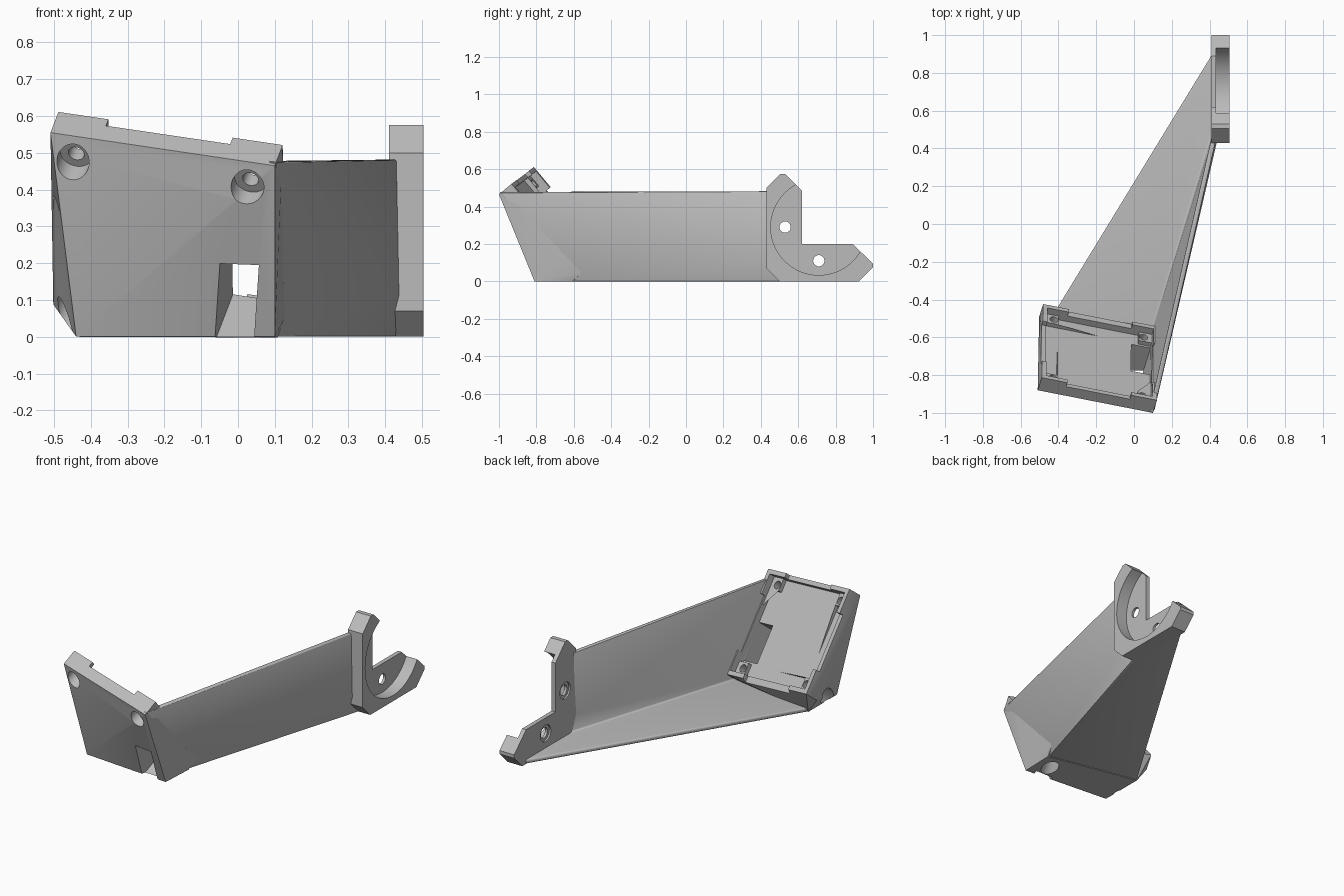
import bpy, bmesh, math
from mathutils import Vector, Matrix

cube = bpy.data.objects.get("Cube")
if cube:
    bpy.data.objects.remove(cube)

grey = bpy.data.materials.new("plain_grey")
grey.use_nodes = True
colour = (0.5, 0.5, 0.5, 1)
grey.diffuse_color = colour
grey.node_tree.nodes["Principled BSDF"].inputs["Base Color"].default_value = colour

# Tilted frame of the tray: across (to -x), down the slope, and up out of the tray
corner = Vector((0.10, -1.0, 0.465))
across = Vector((-0.61, 0.12, 0.09)).normalized()
down = Vector((0, 0.39, -0.465))
down = (down - across * down.dot(across)).normalized()
out = down.cross(across)
tray = Matrix((across, down, out)).transposed().to_4x4()
tray.translation = corner
W, H, RIM = 0.628, 0.608, 0.09


def to_object(name, bm):
    bmesh.ops.recalc_face_normals(bm, faces=bm.faces)
    mesh = bpy.data.meshes.new(name)
    bm.to_mesh(mesh)
    bm.free()
    mesh.materials.append(grey)
    obj = bpy.data.objects.new(name, mesh)
    bpy.context.collection.objects.link(obj)
    return obj


def box(lo, hi, frame):
    lo, hi = Vector(lo), Vector(hi)
    bm = bmesh.new()
    place = Matrix.Translation((lo + hi) / 2) @ Matrix.Diagonal((*(hi - lo), 1))
    bmesh.ops.create_cube(bm, size=1, matrix=frame @ place)
    return to_object("cutter", bm)


def rod(centre, radius, lo, hi, frame, sides=32):
    """Cylinder along the frame's third axis."""
    bm = bmesh.new()
    place = Matrix.Translation((*centre, (lo + hi) / 2))
    bmesh.ops.create_cone(bm, cap_ends=True, segments=sides, radius1=radius,
                          radius2=radius, depth=hi - lo, matrix=frame @ place)
    return to_object("cutter", bm)


def bake(obj):
    """Apply the object's modifiers."""
    deps = bpy.context.evaluated_depsgraph_get()
    obj.data = bpy.data.meshes.new_from_object(obj.evaluated_get(deps))
    obj.modifiers.clear()


def cut(obj, cutters):
    for c in cutters:
        c.hide_render = True
        mod = obj.modifiers.new("cut", 'BOOLEAN')
        mod.operation, mod.solver, mod.object = 'DIFFERENCE', 'EXACT', c
        bake(obj)
        bpy.data.objects.remove(c)


def smooth(obj):
    bpy.ops.object.select_all(action='DESELECT')
    obj.select_set(True)
    bpy.context.view_layer.objects.active = obj
    bpy.ops.object.shade_smooth_by_angle(angle=math.radians(30))


# Tray body with its solid foot: hull of the tilted slab and the ground footprint
heel = Vector((0.10, -0.61, 0))
foot = Vector((-0.44, -0.5, 0))
bm = bmesh.new()
for a in (0, W):
    for b in (0, H):
        for c in (0, RIM):
            bm.verts.new(tray @ Vector((a, b, c)))
for p in (heel, foot, (0.10, -0.81, 0), (-0.44, -0.765, 0)):
    bm.verts.new(p)
hull = bmesh.ops.convex_hull(bm, input=bm.verts)
bmesh.ops.delete(bm, geom=list({g for g in hull["geom_interior"] + hull["geom_unused"]
                                if isinstance(g, bmesh.types.BMVert)}), context='VERTS')
bmesh.ops.dissolve_limit(bm, angle_limit=0.01, verts=bm.verts, edges=bm.edges)
tray_body = to_object("tray_body", bm)

# Pocket with four corner bosses, lowered rims between corners, cable slot
wall, boss, span = 0.025, 0.095, 0.14
cutters = [
    box((wall, wall, 0.05), (W - wall, H - wall, 0.3), tray),
    box((boss, wall, 0.025), (W - boss, H - wall, 0.3), tray),
    box((wall, boss, 0.025), (W - wall, H - boss, 0.3), tray),
    box((span, -0.1, 0.062), (W - span, H + 0.1, 0.3), tray),
    box((-0.1, span, 0.062), (W + 0.1, H - span, 0.3), tray),
    box((wall, 0.28, -0.5), (0.13, 0.5, 0.04), tray),
]
# Screw holes, counterbored from below
for a in (0.07, W - 0.07):
    for b in (0.065, H - 0.06):
        cutters.append(rod((a, b), 0.045, -0.6, 0.005, tray))
        cutters.append(rod((a, b), 0.022, -0.1, 0.2, tray))
cut(tray_body, cutters)
smooth(tray_body)

# Folded arm: side wall and floor sheet running back to the mount
wall_top = Vector((0.435, 0.45, 0.482))
wall_low = Vector((0.44, 0.44, 0.11))
floor_near = Vector((0.43, 0.5, 0))
floor_far = Vector((0.415, 0.9, 0))
bm = bmesh.new()
A, C, E, T, L, N, F = [bm.verts.new(p) for p in
                       (corner + Vector((0.005, 0, 0.01)), heel, foot, wall_top,
                        wall_low, floor_near, floor_far)]
for f in ((A, C, L), (A, L, T), (C, N, L), (C, E, F, N)):
    bm.faces.new(f)
bm.normal_update()
mesh = bpy.data.meshes.new("arm")
bm.to_mesh(mesh)
bm.free()
mesh.materials.append(grey)
arm = bpy.data.objects.new("arm", mesh)
bpy.context.collection.objects.link(arm)
mod = arm.modifiers.new("thickness", 'SOLIDIFY')
mod.thickness, mod.offset = 0.026, -1
mod = arm.modifiers.new("round", 'BEVEL')
mod.width, mod.segments, mod.limit_method = 0.009, 3, 'ANGLE'
mod.angle_limit = math.radians(50)
bake(arm)
smooth(arm)

# L-shaped motor mount, profile in (y, z) extruded along x
profile = [(0.43, 0.07), (0.5, 0), (0.925, 0), (1, 0.075), (1, 0.095), (0.89, 0.2),
           (0.62, 0.2), (0.62, 0.485), (0.53, 0.575), (0.505, 0.575), (0.43, 0.5)]
back, front = 0.41, 0.505
bm = bmesh.new()
face = bm.faces.new([bm.verts.new((back, y, z)) for y, z in profile])
side = bmesh.ops.extrude_face_region(bm, geom=[face])["geom"]
bmesh.ops.translate(bm, vec=(front - back, 0, 0),
                    verts=[v for v in side if isinstance(v, bmesh.types.BMVert)])
motor_mount = to_object("motor_mount", bm)

# Round motor recess and two counterbored screw holes
sideways = Matrix(((0, 0, 1, 0), (1, 0, 0, 0), (0, 1, 0, 0), (0, 0, 0, 1)))
cutters = [rod((0.71, 0.29), 0.257, 0.435, 0.7, sideways, 64)]
for centre in ((0.53, 0.29), (0.71, 0.11)):
    cutters.append(rod(centre, 0.03, 0.3, 0.6, sideways))
    cutters.append(rod(centre, 0.048, 0.3, 0.42, sideways))
cut(motor_mount, cutters)
smooth(motor_mount)
